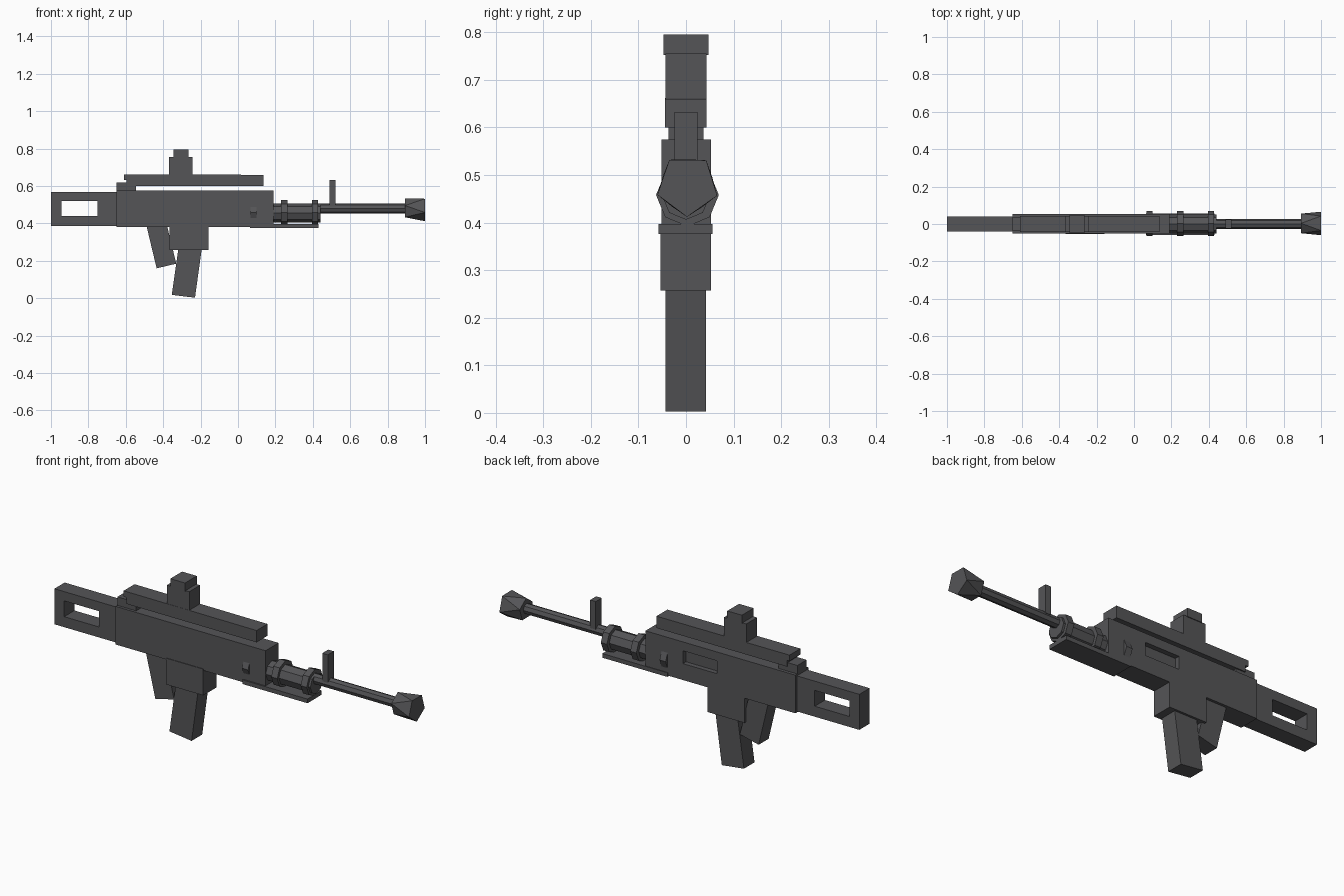
import bpy, bmesh, math
from mathutils import Vector

if "Cube" in bpy.data.objects:
    bpy.data.objects.remove(bpy.data.objects["Cube"])


def mesh_object(name, bm):
    bmesh.ops.recalc_face_normals(bm, faces=bm.faces)
    me = bpy.data.meshes.new(name)
    bm.to_mesh(me)
    bm.free()
    ob = bpy.data.objects.new(name, me)
    bpy.context.collection.objects.link(ob)
    return ob


def slab(name, profile, y0, y1):
    """Extrude an x-z outline from y0 to y1."""
    bm = bmesh.new()
    face = bm.faces.new([bm.verts.new((x, y0, z)) for x, z in profile])
    ext = bmesh.ops.extrude_face_region(bm, geom=[face])
    moved = [v for v in ext["geom"] if isinstance(v, bmesh.types.BMVert)]
    bmesh.ops.translate(bm, verts=moved, vec=(0, y1 - y0, 0))
    return mesh_object(name, bm)


def box(name, x0, x1, z0, z1, y0, y1):
    return slab(name, [(x0, z0), (x1, z0), (x1, z1), (x0, z1)], y0, y1)


def tube(name, x0, x1, z, r0, r1, sides=8, y=0.0):
    """Flat-sided cylinder or cone along x."""
    bm = bmesh.new()
    rings = []
    for x, r in ((x0, r0), (x1, r1)):
        rings.append([bm.verts.new((x, y + r * math.cos(math.tau * i / sides),
                                    z + r * math.sin(math.tau * i / sides)))
                      for i in range(sides)])
    a, b = rings
    bm.faces.new(a)
    bm.faces.new(b)
    for i in range(sides):
        j = (i + 1) % sides
        bm.faces.new((a[i], a[j], b[j], b[i]))
    return mesh_object(name, bm)


def cut(target, cutter):
    mod = target.modifiers.new("opening", "BOOLEAN")
    mod.operation = "DIFFERENCE"
    mod.solver = "EXACT"
    mod.object = cutter
    cutter.hide_render = True
    cutter.hide_set(True)


dark = bpy.data.materials.new("dark_metal")
dark.diffuse_color = (0.09, 0.09, 0.095, 1)
dark.use_nodes = True
dark.node_tree.nodes["Principled BSDF"].inputs["Base Color"].default_value = dark.diffuse_color

# Stock with a through opening
stock = box("stock", -1.0, -0.64, 0.387, 0.567, -0.041, 0.041)
cut(stock, box("stock_cutter", -0.945, -0.75, 0.44, 0.52, -0.2, 0.2))

# Receiver with a recessed port on the back side
receiver = box("receiver", -0.65, 0.19, 0.382, 0.575, -0.051, 0.053)
cut(receiver, box("port_cutter", -0.21, -0.02, 0.465, 0.53, 0.028, 0.2))

# Raised top rail on its stepped rear mount
slab("rail_mount", [(-0.65, 0.57), (-0.545, 0.57), (-0.545, 0.605),
                    (-0.595, 0.605), (-0.595, 0.618), (-0.65, 0.618)], -0.037, 0.037)
slab("top_rail", [(-0.595, 0.6), (0.135, 0.6), (0.135, 0.66), (-0.61, 0.662),
                  (-0.61, 0.632), (-0.595, 0.632)], -0.044, 0.043)

# Rear sight
box("sight_base", -0.368, -0.243, 0.65, 0.755, -0.043, 0.043)
box("sight_top", -0.346, -0.264, 0.752, 0.795, -0.047, 0.047)

# Grip, magazine well and magazine
slab("grip", [(-0.49, 0.39), (-0.435, 0.16), (-0.33, 0.185), (-0.38, 0.39)],
     -0.04, 0.04)
box("magazine_well", -0.365, -0.157, 0.257, 0.39, -0.054, 0.053)
slab("magazine", [(-0.318, 0.27), (-0.354, 0.018), (-0.23, 0.003), (-0.193, 0.27)],
     -0.043, 0.042)

# Handguard tube, its bands and the plate below
tube("handguard", 0.1, 0.44, 0.456, 0.05, 0.05)
for i, x in enumerate((0.066, 0.23, 0.395)):
    tube("band_%d" % (i + 1), x, x + 0.034, 0.458, 0.066, 0.066, y=0.003)
box("lower_plate", 0.065, 0.43, 0.376, 0.397, -0.058, 0.056)

# Barrel and front sight post
tube("barrel", 0.15, 0.92, 0.48, 0.026, 0.026)
box("front_sight", 0.489, 0.52, 0.49, 0.632, -0.024, 0.024)

# Muzzle: two twisted pentagons joined by triangles
bm = bmesh.new()
loops = []
for x, r, turn in ((0.893, 0.055, 0.3), (1.0, 0.066, 0.3 + math.pi / 5)):
    loops.append([bm.verts.new((x, 0.003 + r * math.cos(turn + math.tau * i / 5),
                                0.478 + r * math.sin(turn + math.tau * i / 5)))
                  for i in range(5)])
back, front = loops
bm.faces.new(back)
bm.faces.new(front)
for i in range(5):
    j = (i + 1) % 5
    bm.faces.new((back[i], back[j], front[i]))
    bm.faces.new((front[i], back[j], front[j]))
mesh_object("muzzle", bm)

for ob in bpy.context.collection.objects:
    if not ob.hide_render:
        ob.data.materials.append(dark)
